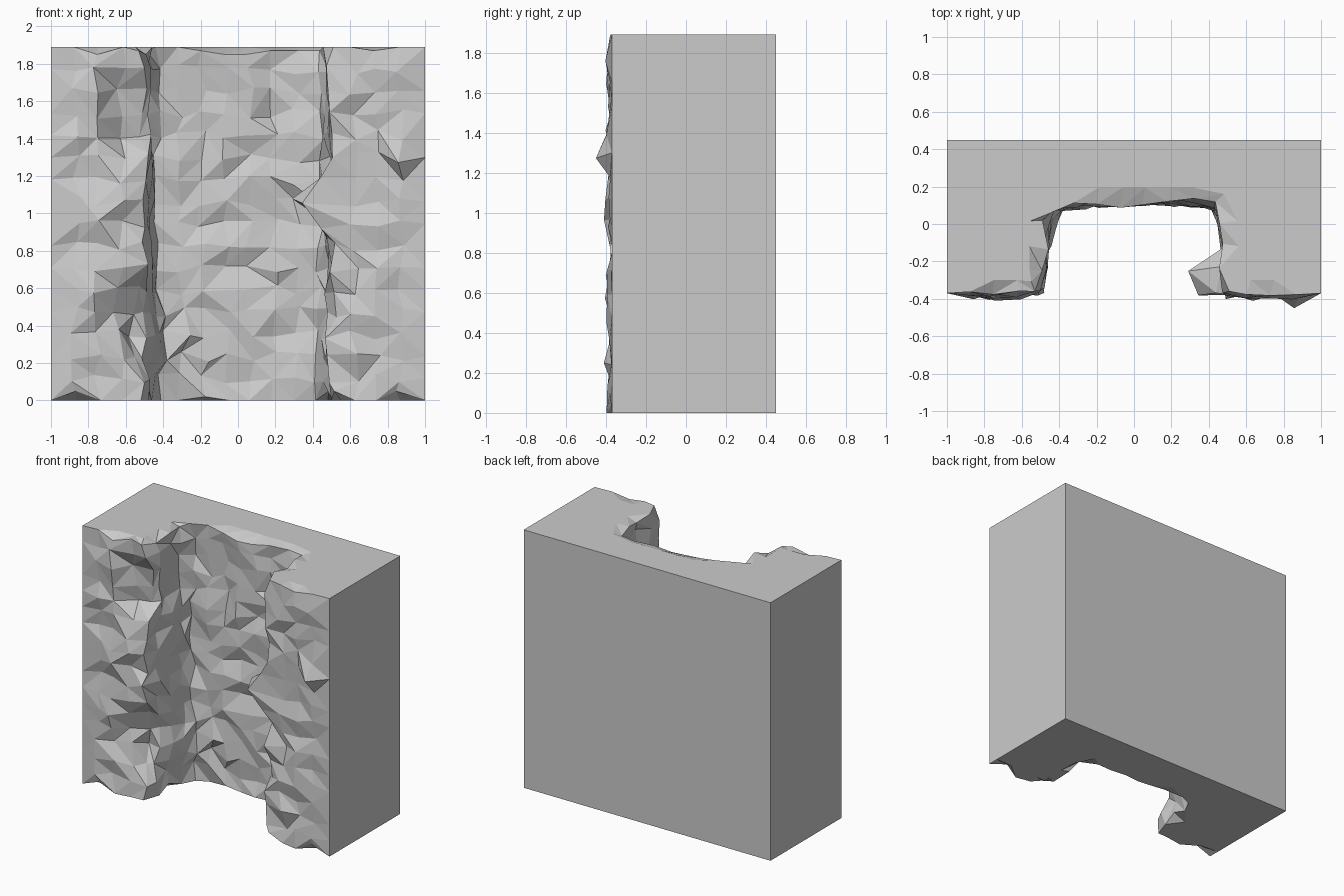
import bpy, bmesh, random
from mathutils import Vector

if "Cube" in bpy.data.objects:
    bpy.data.objects.remove(bpy.data.objects["Cube"])

random.seed(11)
H, BACK, ROWS = 1.89, 0.45, 16

# plan profile of the rocky front: left half, then mirrored
half = [(-1, -.37), (-.87, -.375), (-.75, -.38), (-.62, -.38), (-.495, -.365),
        (-.48, -.25), (-.48, -.12), (-.475, 0), (-.435, .095),
        (-.31, .115), (-.19, .115), (-.06, .115)]
profile = [Vector((x, y, 0)) for x, y in half]
profile += [Vector((-p.x, p.y, 0)) for p in reversed(profile)]
N = len(profile)

# local ledges and hollows: centre, radius, push
features = [
    ((.48, -.29, 1.05), .10, (-.24, 0, 0)),         # ledge on right wall
    ((.47, -.25, .90), .07, (.02, .02, .06)),       # undercut below ledge
    ((-.51, -.36, .33), .11, (-.06, .17, 0)),       # lower left hollow
    ((-.51, -.36, .52), .11, (-.06, .17, 0)),
    ((-.58, -.37, 1.42), .11, (-.02, .17, 0)),      # upper left hollow
    ((-.55, -.37, 1.60), .11, (-.02, .17, 0)),
    ((-.78, -.37, .40), .06, (0, .08, 0)),          # small pocket
    ((-.42, .085, .30), .20, (.05, -.02, 0)),       # fill in left back corner
    ((.87, -.37, 1.30), .07, (0, -.05, 0)),         # boss on right pillar
    ((.15, .115, 1.58), .09, (0, .05, 0)),
]


def normal(i):
    """Outward direction of the front profile in plan."""
    a, b = profile[max(i - 1, 0)], profile[min(i + 1, N - 1)]
    t = (b - a).normalized()
    return Vector((t.y, -t.x, 0))


def rock_point(i, r):
    base = profile[i] + Vector((0, 0, H * r / ROWS))
    if i in (0, N - 1):
        return base
    n = normal(i)
    t = Vector((-n.y, n.x, 0))
    p = base + n * random.uniform(-.03, .03) + t * random.uniform(-.025, .025)
    if r == 0:
        p.z = random.choice((0, 0, .02, .05))
    elif r == ROWS:
        p.z = H - random.choice((0, 0, .02, .04))
    else:
        p.z += random.uniform(-.03, .03)
    for c, rad, push in features:
        d = (base - Vector(c)).length / rad
        p += Vector(push) * 2.718 ** (-d * d)
    p.y = max(p.y, -.42)
    return p


bm = bmesh.new()
grid = [[bm.verts.new(rock_point(i, r)) for i in range(N)] for r in range(ROWS + 1)]
grid[11][N - 2].co.y = -.45


def skin(lo, hi):
    """Triangulated strip with random diagonals."""
    for i in range(N - 1):
        a, b, c, d = lo[i], lo[i + 1], hi[i + 1], hi[i]
        tris = ((a, b, c), (a, c, d)) if random.random() < .5 else ((a, b, d), (b, c, d))
        for t in tris:
            bm.faces.new(t)


# craggy front
for r in range(ROWS):
    skin(grid[r], grid[r + 1])


# top and bottom: sloping rim strip, then a flat cap
def cap(row, z):
    rim = []
    for i, p in enumerate(profile):
        q = p - normal(i) * .08
        if i in (0, N - 1):
            q.x = p.x
        rim.append(bm.verts.new((q.x, q.y, z)))
    skin(row, rim)
    corners = [bm.verts.new((1, BACK, z)), bm.verts.new((-1, BACK, z))]
    bm.faces.new(rim + corners)
    return rim, corners


rim0, (br0, bl0) = cap(grid[0], 0)
rim1, (br1, bl1) = cap(grid[-1], H)

# flat back and sides
bm.faces.new((br0, bl0, bl1, br1))
bm.faces.new([row[0] for row in grid] + [rim1[0], bl1, bl0, rim0[0]])
bm.faces.new([row[-1] for row in grid] + [rim1[-1], br1, br0, rim0[-1]])

bm.normal_update()
bmesh.ops.triangulate(bm, faces=[f for f in bm.faces if len(f.verts) > 4])
bmesh.ops.recalc_face_normals(bm, faces=bm.faces)

mesh = bpy.data.meshes.new("rock_wall")
bm.to_mesh(mesh)
bm.free()
obj = bpy.data.objects.new("rock_wall", mesh)
bpy.context.collection.objects.link(obj)
